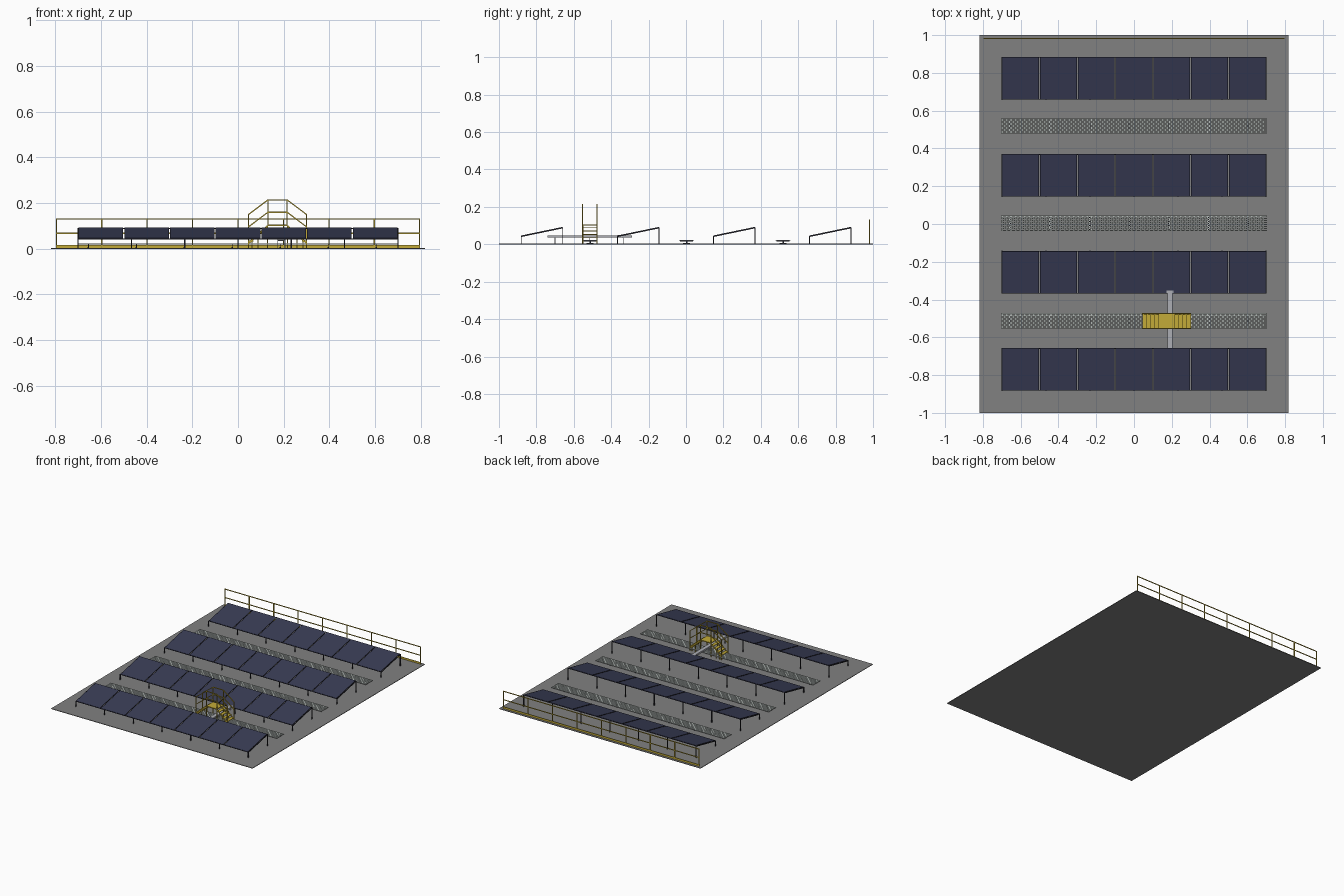
import bpy, bmesh, math
from mathutils import Vector, Matrix

if "Cube" in bpy.data.objects:
    bpy.data.objects.remove(bpy.data.objects["Cube"])


def material(name, rgb):
    m = bpy.data.materials.new(name)
    m.diffuse_color = (*rgb, 1)
    m.use_nodes = True
    m.node_tree.nodes["Principled BSDF"].inputs["Base Color"].default_value = m.diffuse_color
    return m


ROOF = material("roof grey", (0.22, 0.22, 0.22))
PANEL = material("panel navy", (0.04, 0.045, 0.09))
FRAME = material("frame dark", (0.02, 0.02, 0.03))
GRATE = material("grating grey", (0.46, 0.50, 0.48))
YELLOW = material("safety yellow", (0.55, 0.41, 0.04))
TRAY = material("tray silver", (0.42, 0.43, 0.46))


class Part:
    """Collects boxes and bars into one mesh object."""

    def __init__(self, name, mat):
        self.name, self.mat, self.bm = name, mat, bmesh.new()

    def box(self, x0, x1, y0, y1, z0, z1):
        m = Matrix.Translation(((x0 + x1) / 2, (y0 + y1) / 2, (z0 + z1) / 2))
        m = m @ Matrix.Diagonal((x1 - x0, y1 - y0, z1 - z0, 1))
        bmesh.ops.create_cube(self.bm, size=1, matrix=m)

    def bar(self, a, b, w=0.004, h=None):
        a, b = Vector(a), Vector(b)
        d = b - a
        side = Vector((0, 1, 0)) if abs(d.y) < 1e-6 else Vector((1, 0, 0))
        z = d.normalized()
        rot = Matrix((side, z.cross(side), z)).transposed().to_4x4()
        m = Matrix.Translation((a + b) / 2) @ rot
        m = m @ Matrix.Diagonal((w, h or w, d.length, 1))
        bmesh.ops.create_cube(self.bm, size=1, matrix=m)

    def done(self):
        me = bpy.data.meshes.new(self.name)
        self.bm.to_mesh(me)
        self.bm.free()
        me.materials.append(self.mat)
        ob = bpy.data.objects.new(self.name, me)
        bpy.context.collection.objects.link(ob)


# Roof slab
roof = Part("roof_slab", ROOF)
roof.box(-0.818, 0.818, -1, 1, 0, 0.004)
roof.done()

# Four rows of tilted panels on posts
DEPTH, LOW, HIGH = 0.222, 0.045, 0.091
for r, y in enumerate((-0.881, -0.366, 0.146, 0.660), 1):
    panels = Part(f"solar_panels_{r}", PANEL)
    frame = Part(f"panel_frame_{r}", FRAME)
    for i in range(7):
        x = -0.6 + 0.2 * i
        panels.bar((x, y, LOW), (x, y + DEPTH, HIGH), 0.194, 0.003)
        for s in (-1, 1):
            frame.bar((x + s * 0.0965, y, LOW), (x + s * 0.0965, y + DEPTH, HIGH), 0.002, 0.004)
    for t in (0.0, 1.0):
        yy, zz = y + DEPTH * t, LOW + (HIGH - LOW) * t
        frame.bar((-0.7, yy, zz - 0.002), (0.7, yy, zz - 0.002), 0.003)
        for i in range(7):
            x = -0.7 + 1.4 * i / 6
            frame.bar((x, yy, 0.003), (x, yy, zz), 0.005)
    for i in range(7):
        x = -0.7 + 1.4 * i / 6
        frame.bar((x, y, LOW - 0.004), (x, y + DEPTH, HIGH - 0.004), 0.004)
    panels.done()
    frame.done()

# Three grated walkways on short stands
for r, y in enumerate((-0.513, 0.003, 0.519), 1):
    walk = Part(f"walkway_grating_{r}", GRATE)
    stand = Part(f"walkway_stand_{r}", FRAME)
    n, w = 7, 0.076
    step = w / n
    for i in range(n + 1):
        yy = y - w / 2 + step * i
        walk.box(-0.703, 0.703, yy - 0.0028, yy + 0.0028, 0.019, 0.023)
    for i in range(n):
        yy = y - w / 2 + step * i
        for k in range(59):
            x = -0.697 + 0.0236 * k + (0.0118 if i % 2 else 0)
            walk.box(x - 0.004, x + 0.004, yy, yy + step, 0.0195, 0.0225)
    for k in range(7):
        x = -0.655 + 0.21 * k
        stand.box(x - 0.002, x + 0.002, y - 0.004, y + 0.004, 0.004, 0.019)
        stand.box(x - 0.004, x + 0.004, y - 0.018, y + 0.018, 0.004, 0.007)
        stand.box(x - 0.002, x + 0.002, y - 0.034, y + 0.034, 0.016, 0.019)
    walk.done()
    stand.done()

# Back safety railing with toe board
rail = Part("back_railing", YELLOW)
for i in range(9):
    x = -0.795 + 1.59 * i / 8
    rail.bar((x, 0.982, 0.004), (x, 0.982, 0.13), 0.005)
for z in (0.068, 0.13):
    rail.bar((-0.797, 0.982, z), (0.797, 0.982, z), 0.005)
rail.box(-0.797, 0.797, 0.980, 0.984, 0.004, 0.017)
rail.done()

# Crossover stair: deck, treads and mirrored handrails
CX, Y0, Y1 = 0.173, -0.553, -0.475
deck = Part("crossover_steps", YELLOW)
deck.box(CX - 0.043, CX + 0.043, Y0, Y1, 0.100, 0.106)
for s in (-1, 1):
    for k in range(4):
        a, b = sorted((CX + s * (0.043 + 0.021 * k), CX + s * (0.066 + 0.021 * k)))
        z = 0.087 - 0.018 * k
        deck.box(a, b, Y0, Y1, z, z + 0.004)
    for y in (Y0 + 0.002, Y1 - 0.002):
        deck.bar((CX + s * 0.043, y, 0.1), (CX + s * 0.127, y, 0.025), 0.003, 0.008)
        for d, z in ((0.043, 0.1), (0.085, 0.063), (0.112, 0.04)):
            deck.bar((CX + s * d, y, 0.004), (CX + s * d, y, z), 0.004)
deck.done()

hand = Part("crossover_handrails", YELLOW)
for y in (Y0, Y1):
    for top in (0.214, 0.160):
        hand.bar((CX - 0.042, y, top), (CX + 0.042, y, top), 0.005)
        for s in (-1, 1):
            hand.bar((CX + s * 0.042, y, top), (CX + s * 0.127, y, top - 0.064), 0.005)
    for s in (-1, 1):
        hand.bar((CX + s * 0.042, y, 0.1), (CX + s * 0.042, y, 0.216), 0.005)
        hand.bar((CX + s * 0.127, y, 0.004), (CX + s * 0.127, y, 0.152), 0.005)
hand.done()

# Cable tray under the crossover, with stands
tray = Part("cable_tray", TRAY)
tray.box(0.177, 0.203, -0.74, -0.29, 0.036, 0.040)
for x in (0.177, 0.201):
    tray.box(x, x + 0.003, -0.74, -0.29, 0.036, 0.048)
tray.box(0.177, 0.204, -0.74, -0.29, 0.044, 0.048)
for y in (-0.70, -0.515, -0.335):
    for x in (0.174, 0.206):
        tray.bar((x, y, 0.004), (x, y, 0.040), 0.004)
    tray.box(0.172, 0.208, y - 0.004, y + 0.004, 0.034, 0.038)
tray.box(0.171, 0.209, -0.366, -0.352, 0.046, 0.050)
tray.done()
